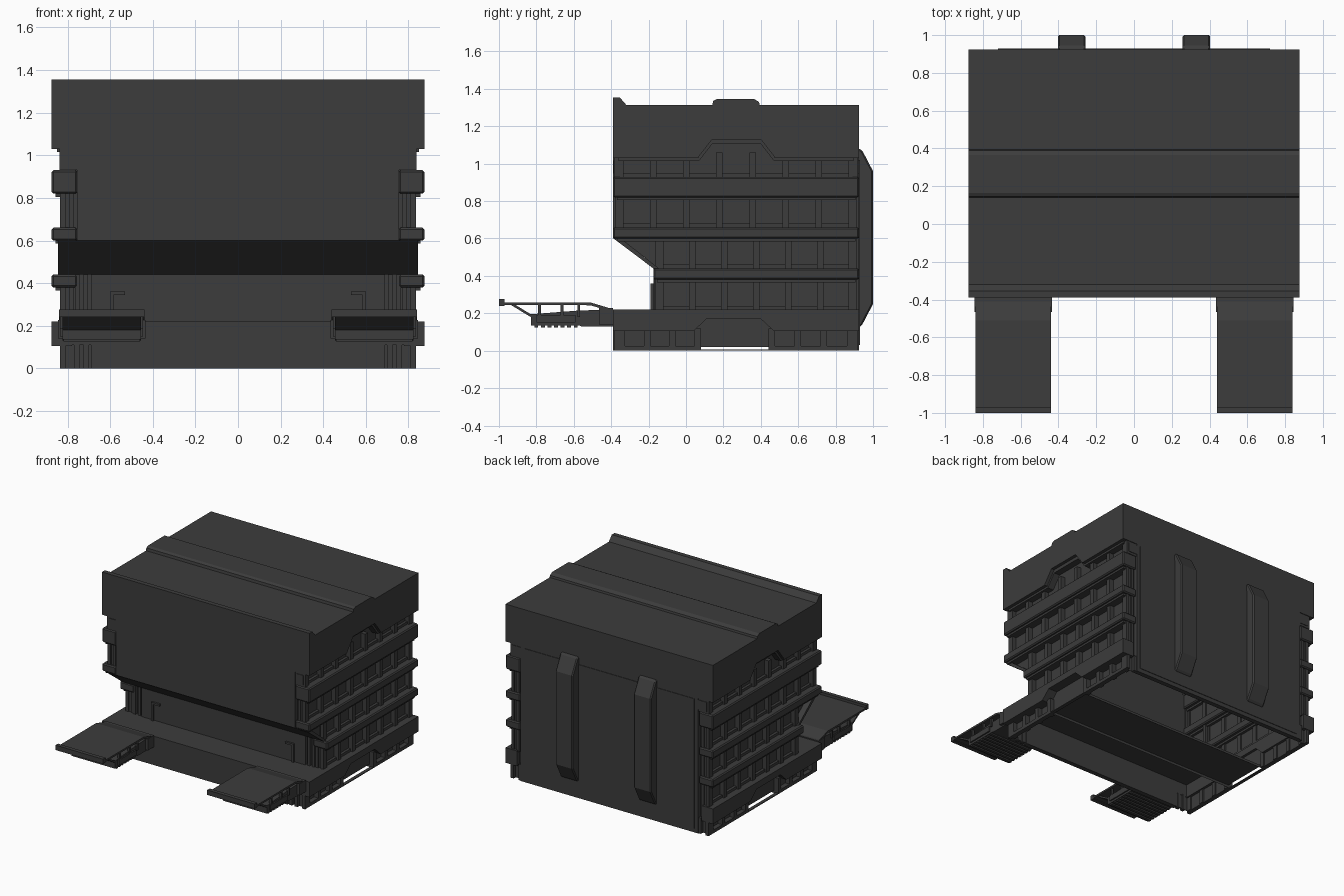
import bpy
import bmesh

old = bpy.data.objects.get("Cube")
if old:
    bpy.data.objects.remove(old, do_unlink=True)

COLOUR = (0.045, 0.045, 0.045, 1)
dark = bpy.data.materials.new("dark_grey")
dark.use_nodes = True
dark.diffuse_color = COLOUR
dark.node_tree.nodes["Principled BSDF"].inputs["Base Color"].default_value = COLOUR

W, POST, WALL = 0.875, 0.835, 0.80      # band, post and wall half widths
FRONT, STEP, BACK = -0.39, -0.175, 0.925


def prism(name, profile, x0, x1, mirror=True, bevel=0, open_below=None):
    """Extrude a (y, z) profile along x; faces under open_below are left out."""
    bm = bmesh.new()
    a = [bm.verts.new((x0, y, z)) for y, z in profile]
    b = [bm.verts.new((x1, y, z)) for y, z in profile]
    bm.faces.new(a)
    bm.faces.new(b[::-1])
    n = len(profile)
    for i in range(n):
        j = (i + 1) % n
        if open_below and max(profile[i][1], profile[j][1]) < open_below:
            continue
        bm.faces.new((a[j], a[i], b[i], b[j]))
    bmesh.ops.recalc_face_normals(bm, faces=bm.faces)
    mesh = bpy.data.meshes.new(name)
    bm.to_mesh(mesh)
    bm.free()
    mesh.materials.append(dark)
    ob = bpy.data.objects.new(name, mesh)
    bpy.context.collection.objects.link(ob)
    if bevel:
        mod = ob.modifiers.new("Bevel", "BEVEL")
        mod.width, mod.segments = bevel, 1
    if mirror:
        ob.modifiers.new("Mirror", "MIRROR")
    return ob


def box(name, x0, x1, y0, y1, z0, z1, mirror=True, bevel=0):
    return prism(name, [(y0, z0), (y1, z0), (y1, z1), (y0, z1)], x0, x1, mirror, bevel)


# Hollow core, open underneath, with a low notch in each side
prism("core", [(-0.36, 0), (-0.36, 0.215), (STEP + 0.03, 0.215), (STEP + 0.03, 0.44),
               (-0.36, 0.61), (-0.36, 1.2), (0.895, 1.2), (0.895, 0), (0.44, 0),
               (0.44, 0.02), (0.08, 0.02), (0.08, 0)], -WALL, WALL, False, open_below=0.01)

# Roof with a raised front lip and an arched lower edge
arch = [(0.47, 1.04), (0.40, 1.13), (0.14, 1.13), (0.07, 1.04)]
prism("roof", [(FRONT, 1.03), (FRONT, 1.355), (-0.355, 1.355), (-0.32, 1.315),
               (BACK, 1.315), (BACK, 1.03)] + [(0.475, 1.03)] + arch + [(0.065, 1.03)],
      -W, W, False)
prism("roof_ridge", [(0.14, 1.31), (0.145, 1.335), (0.165, 1.345), (0.365, 1.345),
                     (0.39, 1.33), (0.395, 1.31)], -W, W, False)
trim = [(BACK - 0.03, 1.04)] + arch + [(FRONT + 0.03, 1.04)]
prism("roof_trim", trim + [(y, z - 0.025) for y, z in reversed(trim)], WALL, 0.85)

# Front and back panels
box("front_panel", -0.755, 0.755, FRONT, -0.355, 0.60, 1.035, False)
prism("front_slope", [(FRONT, 0.602), (STEP, 0.44), (STEP + 0.03, 0.44), (-0.35, 0.602)],
      -0.845, 0.845, False)
box("step_panel", -0.69, 0.69, STEP, STEP + 0.035, 0.215, 0.44, False)
box("base_panel", -0.69, 0.69, FRONT, -0.355, 0, 0.12, False)
box("back_panel", -0.75, 0.75, 0.89, BACK, 0, 1.035, False)
box("back_seam_plate", -0.72, 0.72, BACK, BACK + 0.004, 0.03, 1.02, False)
box("base_ledge", -W, W, FRONT, STEP + 0.03, 0.205, 0.22, False)
box("base_beam", -W, W, FRONT, -0.355, 0.11, 0.22, False)

# Side bands that wrap round the corners
for name, y0, z0, z1 in (("upper_band", FRONT, 0.82, 0.93),
                         ("middle_band", FRONT, 0.60, 0.66),
                         ("lower_band", STEP, 0.38, 0.44)):
    box(name, 0.755, W, y0, BACK, z0, z1, bevel=0.008)
    box(name + "_lip", 0.78, W - 0.018, y0 + 0.02, BACK - 0.02, z0 - 0.015, z0)

prism("base_band", [(FRONT, 0.22), (FRONT, 0.105), (0.04, 0.105), (0.11, 0.17), (0.40, 0.17),
                    (0.47, 0.105), (BACK, 0.105), (BACK, 0.22)], 0.78, W)
for y0, y1 in ((-0.36, 0.08), (0.44, 0.895)):
    box("base_skirt_rail", WALL, POST, y0, y1, 0, 0.025)
    for i in range(4):
        y = y0 + i * (y1 - y0 - 0.035) / 3
        box("base_skirt_post", WALL - 0.01, POST, y, y + 0.035, 0, 0.12)
box("base_sill", 0.81, POST, 0.08, 0.44, 0, 0.006)

# Rows of upright posts between the bands
for y0, z0, z1, count in ((FRONT, 0.92, 1.06, 8), (FRONT, 0.65, 0.83, 8),
                          (STEP, 0.43, 0.61, 7), (STEP, 0.21, 0.39, 7)):
    start, stop = y0 + 0.02, BACK - 0.055
    for i in range(count):
        y = start + i * (stop - start) / (count - 1)
        box("side_post", WALL - 0.01, POST, y, y + 0.035, z0, z1)
    box("side_rail", WALL - 0.01, 0.82, start, BACK - 0.02, z0, z0 + 0.03)
    # Corner blocks seen from the front and from the back
    for ya in (y0 + 0.012, BACK - 0.037):
        box("corner_post", 0.77, 0.79, ya, ya + 0.025, z0, z1)
        box("corner_edge", 0.81, POST, ya, ya + 0.025, z0, z1)

for ya in (FRONT + 0.006, BACK - 0.035):
    box("top_corner_block", 0.735, 0.838, ya, ya + 0.03, 0.93, 1.035)
    box("top_corner_plate", 0.75, 0.822, ya - 0.004, ya + 0.034, 0.947, 1.018)
    for x in (0.70, 0.745, 0.81):
        box("base_corner_post", x, x + 0.025, ya, ya + 0.03, 0, 0.12)
for x in (0.705, 0.745):
    box("step_corner_post", x, x + 0.02, STEP + 0.005, STEP + 0.035, 0.215, 0.44)

# Hooks on the step panel
box("hook_top", 0.53, 0.60, STEP - 0.015, STEP, 0.345, 0.36)
box("hook_side", 0.585, 0.60, STEP - 0.015, STEP, 0.22, 0.36)

# Rear ducts
prism("rear_duct", [(BACK - 0.01, 1.08), (0.94, 1.075), (1.0, 0.96), (1.0, 0.25),
                    (0.94, 0.135), (BACK - 0.01, 0.12)], 0.257, 0.403, bevel=0.008)

# Front platforms: deck, lip, carrier, struts and slats
prism("platform_deck", [(-1.0, 0.245), (-1.0, 0.258), (-0.51, 0.258), (FRONT, 0.222),
                        (FRONT, 0.205), (-0.51, 0.243)], 0.44, 0.84)
box("platform_lip", 0.44, 0.84, -1.0, -0.97, 0.24, 0.277)
prism("platform_carrier", [(-0.83, 0.195), (-0.83, 0.135), (-0.81, 0.135), (-0.75, 0.135),
                           (-0.57, 0.135), (-0.56, 0.13), (FRONT, 0.13), (FRONT, 0.22),
                           (-0.57, 0.215)], 0.455, 0.825)
prism("platform_brace", [(-0.94, 0.247), (-0.83, 0.18), (-0.83, 0.195), (-0.915, 0.247)],
      0.455, 0.825)
box("platform_hinge", 0.435, 0.845, -0.465, FRONT, 0.14, 0.228)
for x in (0.445, 0.815):
    box("platform_side_plate", x, x + 0.02, -0.80, -0.59, 0.15, 0.19)
    for y in (-0.79, -0.67, -0.58):
        box("platform_strut", x, x + 0.02, y, y + 0.014, 0.18, 0.248)
for i in range(7):
    y = -0.81 + i * 0.035
    box("platform_slat", 0.46, 0.82, y, y + 0.02, 0.125, 0.14)
